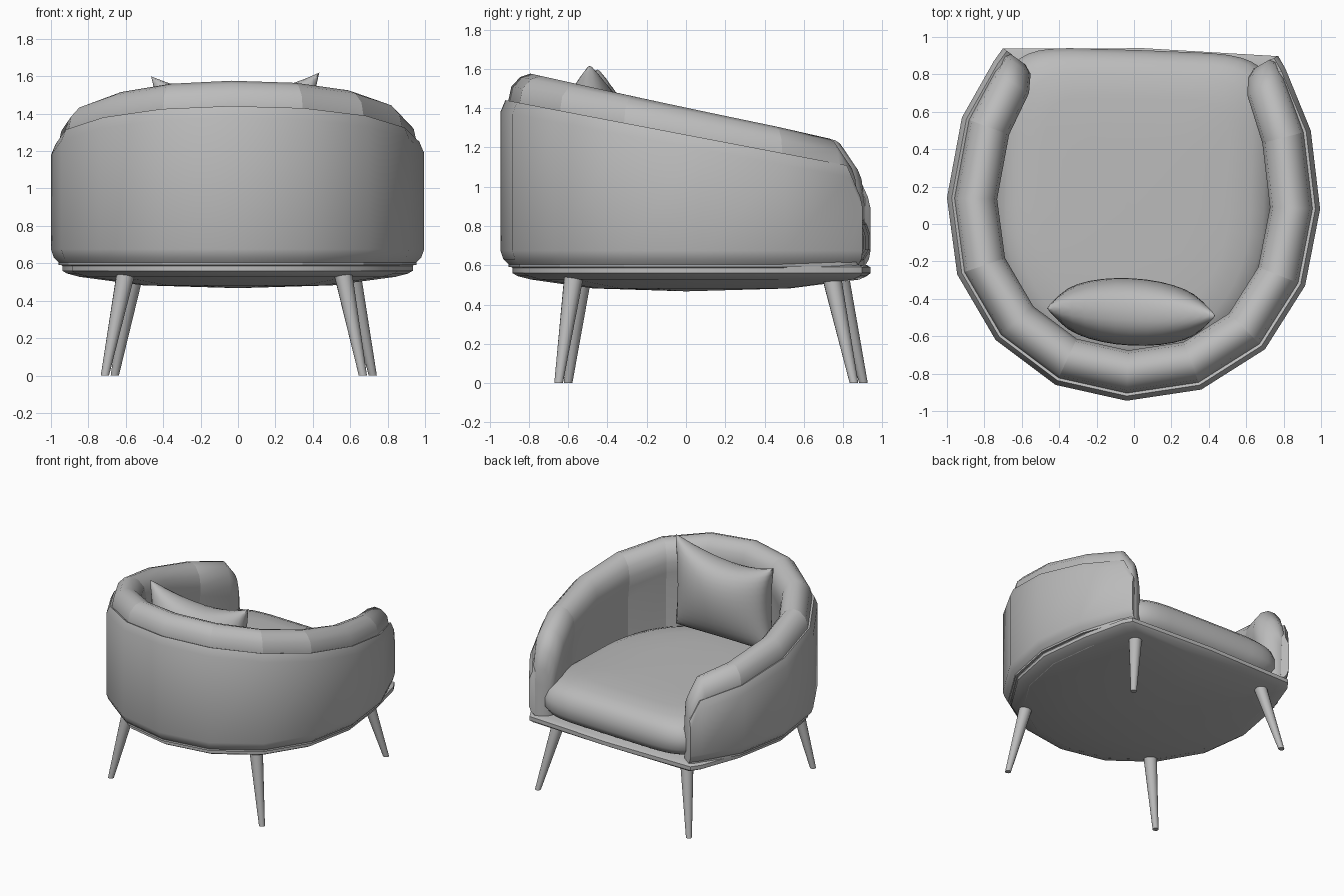
import bpy, bmesh, math
from mathutils import Vector, Matrix

cube = bpy.data.objects.get("Cube")
if cube:
    bpy.data.objects.remove(cube)

mat = bpy.data.materials.new("grey upholstery")
mat.use_nodes = True
GREY = (0.5, 0.5, 0.5, 1)
mat.diffuse_color = GREY
bsdf = next(n for n in mat.node_tree.nodes if n.type == 'BSDF_PRINCIPLED')
bsdf.inputs["Base Color"].default_value = GREY
YAW = Matrix.Rotation(-0.035, 3, 'Z')  # the chair stands very slightly turned


def finish(name, bm, angle=50, sharp_rings=()):
    bmesh.ops.recalc_face_normals(bm, faces=bm.faces)
    me = bpy.data.meshes.new(name)
    bm.to_mesh(me)
    bm.free()
    ob = bpy.data.objects.new(name, me)
    bpy.context.collection.objects.link(ob)
    me.materials.append(mat)
    bpy.ops.object.select_all(action='DESELECT')
    ob.select_set(True)
    bpy.context.view_layer.objects.active = ob
    bpy.ops.object.shade_smooth_by_angle(angle=math.radians(angle))
    # Sewn seams: keep the listed cross-section rings sharp
    for e in me.edges:
        if any(all(v in ring for v in e.vertices) for ring in sharp_rings):
            e.use_edge_sharp = True


def loft(bm, rings, closed=True):
    """Skin a row of equal-length rings and return their vertices."""
    rows = [[bm.verts.new(p) for p in ring] for ring in rings]
    n = len(rows[0])
    for a, b in zip(rows, rows[1:]):
        for i in range(n if closed else n - 1):
            j = (i + 1) % n
            bm.faces.new((a[i], a[j], b[j], b[i]))
    return rows


def fan(bm, ring, point):
    tip = bm.verts.new(point)
    for i, v in enumerate(ring):
        bm.faces.new((v, ring[(i + 1) % len(ring)], tip))


# Faceted footprint, from one arm tip round the back to the other
outline = [Vector(p) for p in (
    (-0.7, 0.94), (-0.75, 0.87), (-0.92, 0.57), (-1, 0.14), (-0.945, -0.27),
    (-0.74, -0.62), (-0.42, -0.86), (-0.04, -0.945), (0.36, -0.885), (0.7, -0.67),
    (0.915, -0.33), (0.995, 0.08), (0.945, 0.5), (0.81, 0.83), (0.77, 0.9))]
LAST = len(outline) - 1


def normal(i):
    """Inward mitre direction of the footprint at a station."""
    def side(a, b):
        d = (outline[b] - outline[a]).normalized()
        return Vector((-d.y, d.x))
    n1 = side(max(i - 1, 0), max(i, 1))
    n2 = side(min(i, LAST - 1), min(i + 1, LAST))
    m = (n1 + n2).normalized()
    return m / m.dot(n1)


def at(i, inset, z):
    p = outline[i] + normal(i) * inset
    return (p.x, p.y, z)


def slope(i):
    return 1.44 - 0.187 * (outline[i].y + 0.94)


# Outer shell: tucked-under bottom, sloping rim, lowered arm corners
bm = bmesh.new()
rings = []
for i in range(LAST + 1):
    rim = 0.95 if i in (0, LAST) else slope(i)
    rings.append([at(i, *p) for p in (
        (0.15, 0.527), (0.07, 0.575), (0.015, 0.63), (0, 0.675), (0, rim - 0.06),
        (0.025, rim), (0.05, rim - 0.01), (0.06, 0.6))])
rows = loft(bm, rings)
bm.faces.new(rows[0])
bm.faces.new(rows[-1])
finish("outer_shell", bm)


# Base platform: lip at the open side, slightly domed underside
def base_ring(inset, z):
    ring = [at(i, inset + (0.055 if 1 < i < LAST - 1 else 0), z) for i in range(LAST + 1)]
    return ring + [(0.05, 0.945 - inset, z)]


bm = bmesh.new()
rows = loft(bm, [base_ring(*p) for p in (
    (0.03, 0.6), (0.005, 0.59), (0.005, 0.56), (0.03, 0.545), (0.1, 0.527))])
bm.faces.new(rows[0])
dome = loft(bm, [[v.co.copy() for v in rows[-1]],
                 [(v.co.x * 0.6, v.co.y * 0.6, 0.482) for v in rows[-1]]])
fan(bm, dome[-1], (0, 0, 0.467))
bmesh.ops.remove_doubles(bm, verts=bm.verts, dist=0.0005)
finish("base_platform", bm)

# Padded lining: wall with a rolled top, tapering at both arm tips
PAD = ((0.04, None, 0), (0.04, 1, 0), (0.055, 1, 0.07), (0.1, 1, 0.118), (0.15, 1, 0.135),
       (0.205, 1, 0.115), (0.25, 1, 0.06), (0.265, 1, -0.02), (0.26, 1, -0.1),
       (0.245, 1, -0.2), (0.24, None, 0))


def pad_ring(i, width=1, drop=0, out=0, forward=0):
    ring = []
    for inset, on_rim, dz in PAD:
        z = slope(i) + dz - drop if on_rim else 0.59
        x, y, z = at(i, 0.15 + (inset - 0.15) * width, z)
        ring.append((x + math.copysign(out, x), y + forward, z))
    return ring


def arm_tip(end, near):
    return [pad_ring(end, 0.45, 0.24, 0.045, 0.03), pad_ring(end, 0.75, 0.12, 0.045),
            pad_ring(near, 0.95, 0, 0.03, -0.03)]


bm = bmesh.new()
rows = loft(bm, arm_tip(0, 1) + [pad_ring(i) for i in range(2, LAST - 1)]
            + arm_tip(LAST, LAST - 1)[::-1])
bm.faces.new(rows[0])
bm.faces.new(rows[-1])
bm.verts.index_update()
seams = [{v.index for v in rows[k]} for k in (3, 5, 7, 9, 10, 11, 13)]
finish("padded_lining", bm, 60, seams)


# Seat cushion: round at the back, squared at the open side
def seat_ring(inset, z):
    ring = []
    for k in range(48):
        t = 2 * math.pi * k / 48
        c, s = math.cos(t), math.sin(t)
        power = 2 / 6 if s > 0 else 2 / 2.2
        ring.append(YAW @ Vector((
            (0.75 - inset) * math.copysign(abs(c) ** power, c),
            0.08 + (0.85 - inset) * math.copysign(abs(s) ** power, s), z)))
    return ring


bm = bmesh.new()
rows = loft(bm, [seat_ring(*p) for p in (
    (0.08, 0.6), (0.03, 0.63), (0, 0.68), (0, 0.75), (0.02, 0.81), (0.06, 0.85),
    (0.13, 0.88), (0.25, 0.895), (0.45, 0.9))])
bm.faces.new(rows[0])
fan(bm, rows[-1], (0, 0.08, 0.905))
finish("seat_cushion", bm, 60)

# Scatter pillow with pinched edges, pulled-out corners and a sagging top
N = 16
bm = bmesh.new()
for face in (-1, 1):
    grid = []
    for j in range(N + 1):
        v = math.sin((j / N - 0.5) * math.pi)
        row = []
        for i in range(N + 1):
            u = math.sin((i / N - 0.5) * math.pi)
            puff = 0.18 * (max(0, 1 - u * u) * max(0, 1 - v * v)) ** 0.42
            sag = (0.17 + 0.12 * v) * (1 - u * u)
            row.append((-0.015 + 0.45 * u * (1 - 0.1 * (1 - v * v)),
                        -0.47 - 0.02 * u + face * puff,
                        1.26 + 0.35 * v * (1 - sag) + 0.01 * u * v))
        grid.append(row)
    loft(bm, grid, closed=False)
bmesh.ops.remove_doubles(bm, verts=bm.verts, dist=0.0005)
finish("scatter_pillow", bm, 60)

# Splayed tapered legs
for side, label in ((-1, "right"), (1, "left")):
    for place, top, foot in (("open_side", (0.58, 0.76, 0.55), (0.69, 0.88, 0)),
                             ("back_side", (0.58, -0.55, 0.55), (0.69, -0.625, 0))):
        bm = bmesh.new()
        rows = loft(bm, [[YAW @ Vector((side * c[0] + r * math.cos(k * math.pi / 8),
                                        c[1] + r * math.sin(k * math.pi / 8), c[2]))
                          for k in range(16)] for c, r in ((top, 0.05), (foot, 0.022))])
        for cap in rows:
            bm.faces.new(cap)
        finish(f"{place}_leg_{label}", bm)
